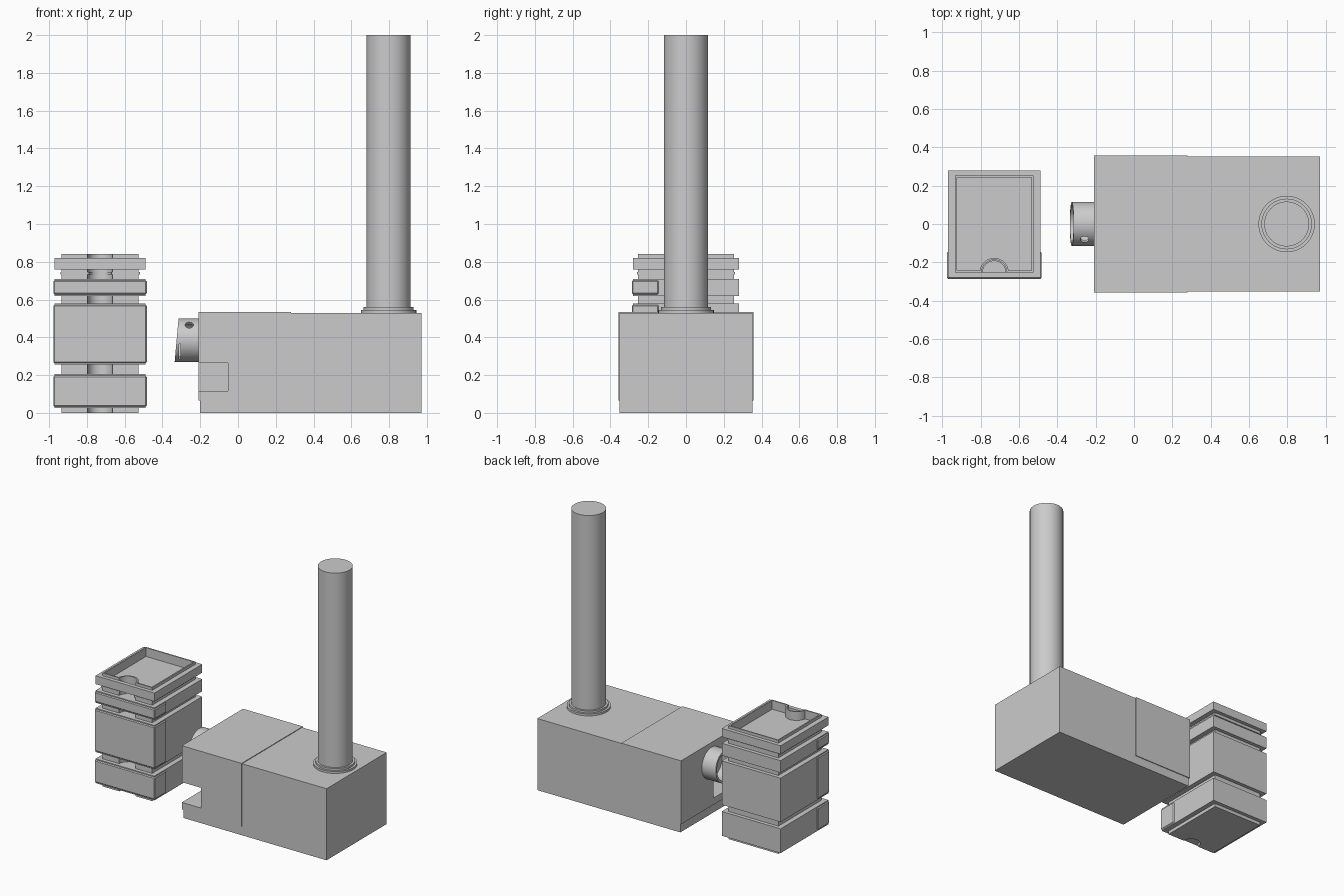
import bpy, bmesh, math
from mathutils import Vector

if "Cube" in bpy.data.objects:
    bpy.data.objects.remove(bpy.data.objects["Cube"])


def finish(name, bm, smooth=False):
    bmesh.ops.recalc_face_normals(bm, faces=bm.faces)
    me = bpy.data.meshes.new(name)
    bm.to_mesh(me)
    bm.free()
    ob = bpy.data.objects.new(name, me)
    bpy.context.collection.objects.link(ob)
    if smooth:
        smooth_by_angle(ob)
    return ob


def activate(ob):
    bpy.ops.object.select_all(action='DESELECT')
    ob.select_set(True)
    bpy.context.view_layer.objects.active = ob


def smooth_by_angle(ob):
    activate(ob)
    bpy.ops.object.shade_smooth_by_angle(angle=math.radians(30))


def box(name, x, y, z, bevel=0):
    bm = bmesh.new()
    bmesh.ops.create_cube(bm, size=1)
    for v in bm.verts:
        v.co = Vector([(r[0] + r[1]) / 2 + c * (r[1] - r[0]) for c, r in zip(v.co, (x, y, z))])
    if bevel:
        bmesh.ops.bevel(bm, geom=bm.edges[:], offset=bevel, segments=1, affect='EDGES')
    return finish(name, bm)


def loft(name, rings, smooth=False):
    """Skin a list of equal-length rings and cap both ends."""
    bm = bmesh.new()
    loops = [[bm.verts.new(p) for p in r] for r in rings]
    n = len(loops[0])
    for a, b in zip(loops, loops[1:]):
        for i in range(n):
            j = (i + 1) % n
            bm.faces.new((a[i], a[j], b[j], b[i]))
    bm.faces.new(loops[0])
    bm.faces.new(loops[-1])
    return finish(name, bm, smooth)


def circle(r, cx, cy, z, n=64):
    return [(cx + r * math.cos(2 * math.pi * i / n), cy + r * math.sin(2 * math.pi * i / n), z)
            for i in range(n)]


def cut(ob, cutter):
    activate(ob)
    m = ob.modifiers.new("cut", 'BOOLEAN')
    m.operation, m.object, m.solver = 'DIFFERENCE', cutter, 'EXACT'
    bpy.ops.object.modifier_apply(modifier=m.name)


def remove(ob):
    bpy.data.objects.remove(ob, do_unlink=True)


# Main housing with a wrap-around cover and a corner notch
body = box("housing_body", (-0.2, 0.972), (-0.352, 0.352), (0, 0.53))
cover = box("housing_cover", (-0.21, 0.28), (-0.358, 0.358), (0.065, 0.535))
notch = box("notch_cutter", (-0.4, -0.053), (-0.5, -0.02), (0.115, 0.265))
cut(body, notch)
cut(cover, notch)
remove(notch)

# Pole with stepped collar
PX = 0.797
loft("pole", [circle(0.117, PX, 0, 0.525), circle(0.117, PX, 0, 2.0)], True)
loft("pole_collar", [circle(r, PX, 0, z) for r, z in
                     ((0.147, 0.52), (0.147, 0.545), (0.132, 0.545), (0.132, 0.56))], True)

# Hollow spout with a slanted mouth and a small radial hole
SZ = 0.385


def spout_ring(r, x, slant):
    ring = []
    for a in (2 * math.pi * i / 48 for i in range(48)):
        y, z = r * math.cos(a), r * math.sin(a)
        ring.append((x + slant * z, y, SZ + z))
    return ring


spout = loft("spout", [spout_ring(0.115, -0.2, 0), spout_ring(0.115, -0.325, 0.09),
                       spout_ring(0.1, -0.325, 0.09), spout_ring(0.1, -0.225, 0)])
drill = loft("hole_cutter", [circle(0.022, 0, 0, 0.05, 24), circle(0.022, 0, 0, 0.2, 24)])
drill.rotation_euler.x = math.radians(45)
drill.location = (-0.258, 0, SZ)
slot = box("slot_cutter", (-0.312, -0.304), (-0.2, -0.05), (0.2, 0.365))
bpy.context.view_layer.update()
for c in (drill, slot):
    cut(spout, c)
    remove(c)
smooth_by_angle(spout)

# Stacked column: core with a rounded front groove and a sunken top tray
CX = -0.73


def core_outline(inset, z):
    hx, hy = 0.204 - inset, 0.253 - inset
    r, pts = 0.066 + inset, []
    lift = math.asin(min(1, inset / r))
    for i in range(25):
        a = math.pi - lift - (math.pi - 2 * lift) * i / 24
        pts.append((CX + r * math.cos(a), -0.253 + r * math.sin(a), z))
    return pts + [(CX + hx, -hy, z), (CX + hx, hy, z), (CX - hx, hy, z), (CX - hx, -hy, z)]


loft("column_core", [core_outline(0, 0), core_outline(0, 0.84),
                     core_outline(0.01, 0.84), core_outline(0.01, 0.775)], True)
loft("column_gasket", [core_outline(-0.006, 0.732), core_outline(-0.006, 0.745)], True)


# Bands: the top one is a frame so the tray stays open
def rect(hx, hy, z):
    return [(CX + sx * hx, sy * hy, z) for sx, sy in ((-1, -1), (1, -1), (1, 1), (-1, 1))]


bands = ((0.025, 0.205, True), (0.255, 0.58, True), (0.62, 0.71, True), (0.758, 0.82, False))
for i, (lo, hi, panel) in enumerate(bands):
    if panel:
        box(f"band_{i}", (CX - 0.241, CX + 0.241), (-0.28, 0.28), (lo, hi))
        # slightly proud chamfered wrap around the front
        box(f"band_wrap_{i}", (CX - 0.247, CX + 0.247), (-0.286, -0.145),
            (lo + 0.008, hi - 0.008), 0.006)
    else:
        outer = box(f"band_{i}", (CX - 0.241, CX + 0.241), (-0.28, 0.28), (lo, hi))
        hole = box("frame_cutter", (CX - 0.2, CX + 0.2), (-0.25, 0.25), (lo - 0.1, hi + 0.1))
        cut(outer, hole)
        remove(hole)
